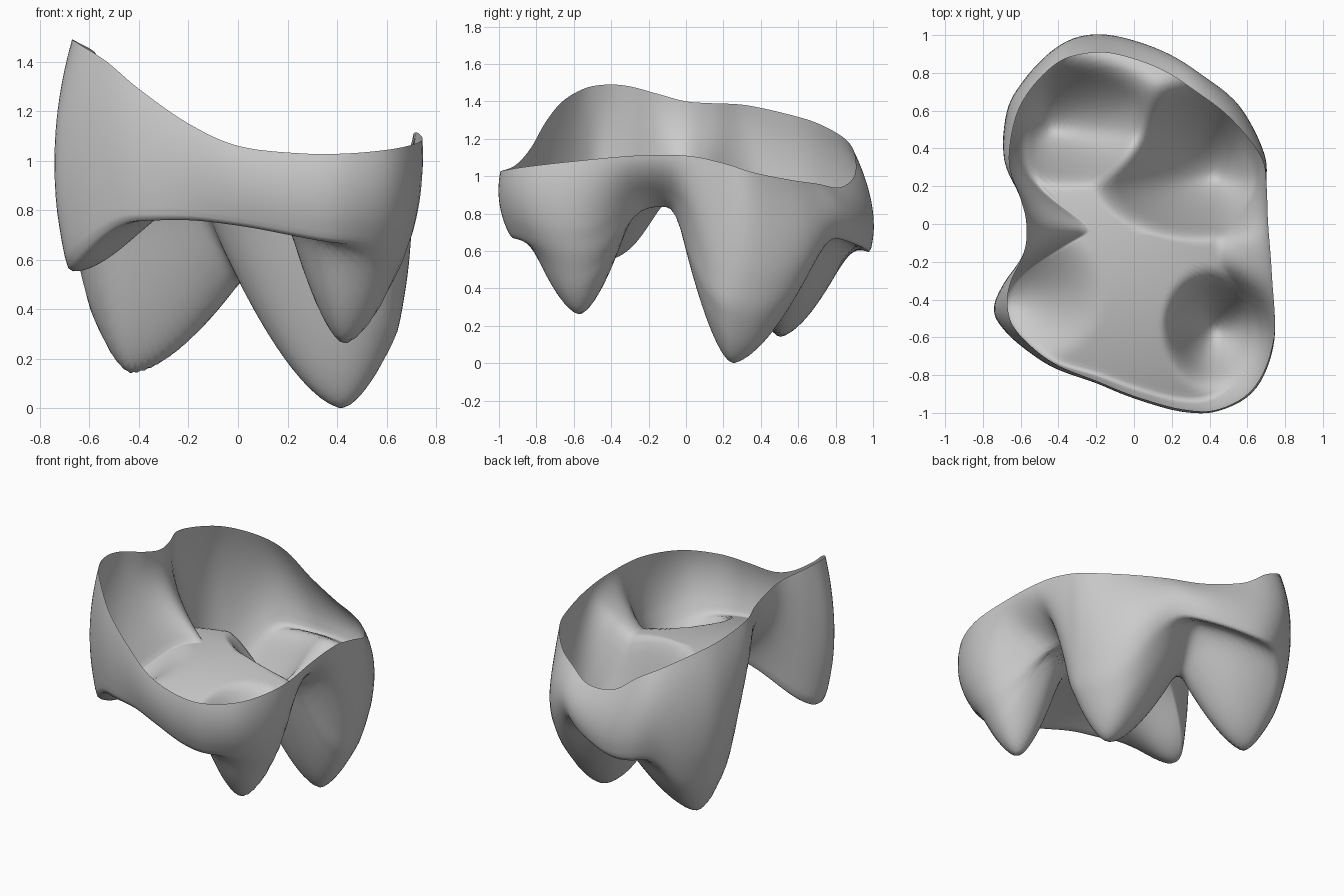
import bpy, bmesh, math
from mathutils import Vector

cube = bpy.data.objects.get("Cube")
if cube:
    bpy.data.objects.remove(cube, do_unlink=True)

# Rim keys, counter-clockwise: x, y, z, outward bulge half way down, outward offset at the hem
RIM = [
    (.71, 0, 1.11, -.05, -.21), (.70, .20, 1.07, -.01, -.07), (.67, .36, 1.02, .02, -.05),
    (.51, .56, .98, .08, .01), (.33, .70, .96, .09, .05), (.14, .82, .94, .09, .07),
    (-.10, .90, 1.0, .09, .08), (-.27, .90, 1.12, .09, .06), (-.41, .85, 1.20, .07, 0),
    (-.55, .71, 1.28, .06, -.03), (-.63, .55, 1.33, .06, -.05), (-.66, .32, 1.38, .02, -.12),
    (-.60, .14, 1.39, -.06, -.32), (-.57, 0, 1.40, -.08, -.32), (-.58, -.15, 1.44, -.03, -.18),
    (-.65, -.30, 1.48, .04, -.02), (-.67, -.42, 1.49, .08, .02), (-.64, -.54, 1.47, .05, .01),
    (-.53, -.66, 1.40, .03, 0), (-.40, -.75, 1.29, .02, -.01), (-.20, -.83, 1.15, .01, -.03),
    (0, -.91, 1.06, .01, -.04), (.25, -.98, 1.03, .01, -.05), (.45, -.98, 1.03, 0, -.07),
    (.64, -.86, 1.05, 0, -.09), (.74, -.60, 1.08, -.01, -.10), (.73, -.27, 1.11, -.08, -.28),
]
# Hanging points: x, y, tip height, steepness towards -x, +x, -y, +y
POINTS = [
    (.42, .25, 0, 2.5, 4.5, 8.5, 2.4),
    (-.43, .50, .14, 6.4, 1.5, 9, 2.8),
    (.43, -.57, .26, 8, 4.5, 4.5, 6),
    (-.66, -.42, .55, 2, 1.5, 2, 1.9),
]
CENTRE = Vector((0, -.08))
STEPS, WALL_RINGS, FLOOR_RINGS = 6, 16, 34


def smooth_min(a, b, k=.17):
    h = max(k - abs(a - b), 0) / k
    return min(a, b) - h * h * k / 4


def floor_height(x, y):
    """Domed floor pulled down into rounded points."""
    z = .90 - .25 * (x + .05) ** 2 - (.32 if y > 0 else .22) * y * y
    for px, py, tip, xn, xp, yn, yp in POINTS:
        dx, dy = x - px, y - py
        q = (xp if dx > 0 else xn) * dx * dx + (yp if dy > 0 else yn) * dy * dy
        z = smooth_min(z, tip + q ** .8)
    return max(z, 0)


def closed_spline(keys, steps):
    """Closed Catmull-Rom curve through the keys."""
    out, n = [], len(keys)
    for i in range(n):
        four = [keys[(i + j) % n] for j in (-1, 0, 1, 2)]
        for s in range(steps):
            t = s / steps
            out.append([.5 * (2 * b + (c - a) * t + (2 * a - 5 * b + 4 * c - d) * t * t
                              + (3 * b - a - 3 * c + d) * t ** 3) for a, b, c, d in zip(*four)])
    return out


# Rings of points from the rim down the wall, then across the floor to the centre
columns = []
for x, y, z, bulge, hem in closed_spline(RIM, STEPS):
    rim = Vector((x, y))
    out = (rim - CENTRE).normalized()
    foot = rim + out * hem
    foot_z = floor_height(*foot)
    column = []
    for i in range(WALL_RINGS):
        t = i / WALL_RINGS
        offset = 4 * t * (1 - t) * bulge + t * (2 * t - 1) * hem
        p = rim + out * offset
        column.append((p.x, p.y, z + (foot_z - z) * t))
    for i in range(FLOOR_RINGS):
        p = foot.lerp(CENTRE, i / FLOOR_RINGS)
        column.append((p.x, p.y, floor_height(*p)))
    columns.append(column)

# Skin the rings into one open shell
bm = bmesh.new()
grid = [[bm.verts.new(p) for p in col] for col in columns]
middle = bm.verts.new((*CENTRE, floor_height(*CENTRE)))
for i, a in enumerate(grid):
    b = grid[(i + 1) % len(grid)]
    for j in range(len(a) - 1):
        bm.faces.new((a[j], a[j + 1], b[j + 1], b[j]))
    bm.faces.new((a[-1], middle, b[-1]))

# Soften the hem slightly, leaving the rim fixed
soft = [v for col in grid for v in col[WALL_RINGS - 3:WALL_RINGS + 4]]
for _ in range(2):
    bmesh.ops.smooth_vert(bm, verts=soft, factor=.4, use_axis_x=True, use_axis_y=True, use_axis_z=True)

mesh = bpy.data.meshes.new("crown_shell")
bm.to_mesh(mesh)
bm.free()
shell = bpy.data.objects.new("crown_shell", mesh)
bpy.context.collection.objects.link(shell)
for poly in mesh.polygons:
    poly.use_smooth = True

# Plain grey
grey = bpy.data.materials.new("light_grey")
grey.use_nodes = True
colour = (.6, .6, .6, 1)
grey.diffuse_color = colour
grey.node_tree.nodes["Principled BSDF"].inputs["Base Color"].default_value = colour
mesh.materials.append(grey)
